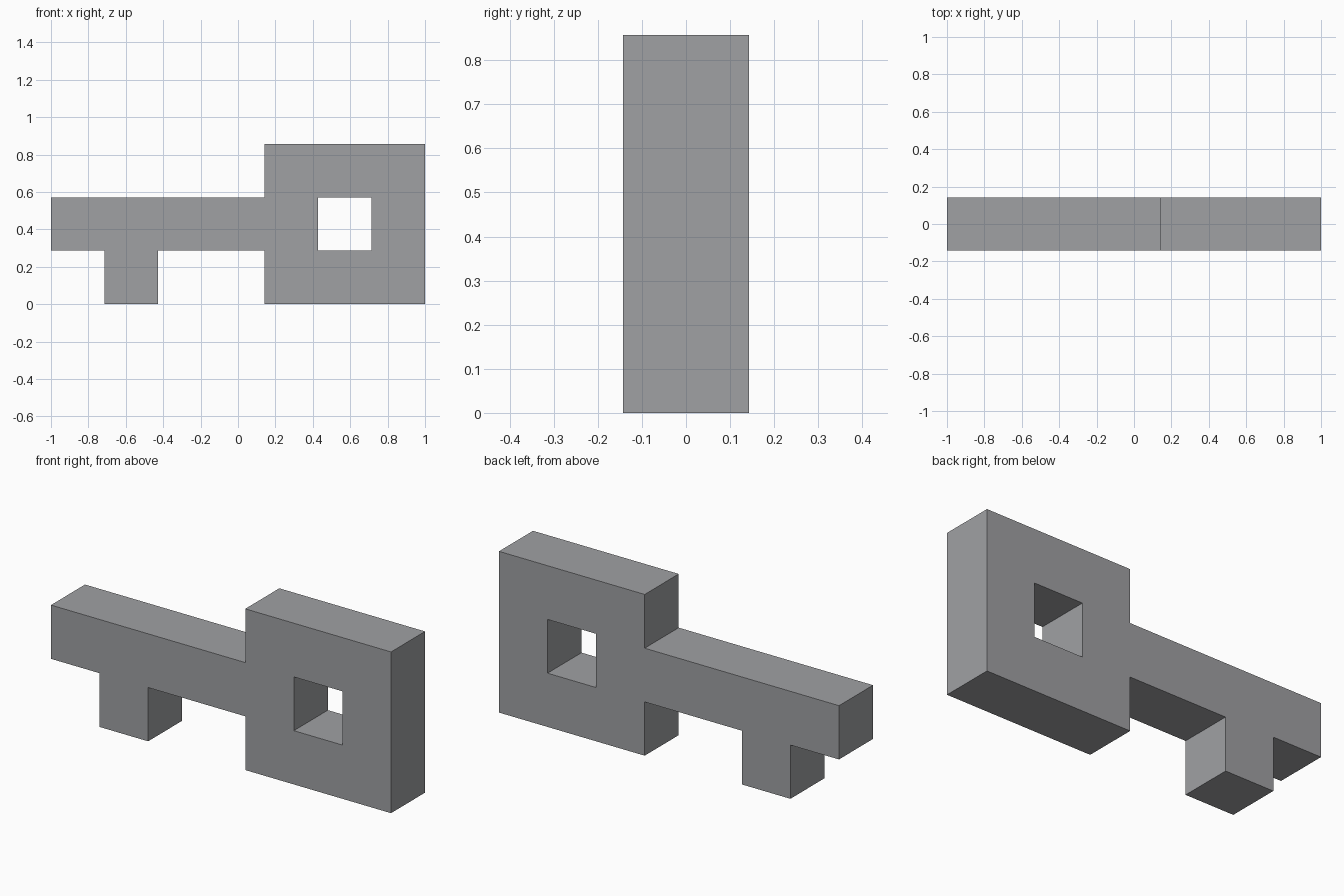
import bpy
import bmesh
from mathutils import Vector

if "Cube" in bpy.data.objects:
    bpy.data.objects.remove(bpy.data.objects["Cube"])

U = 2 / 7  # the key is drawn on a 7 x 3 grid of square cells

# Key silhouette, top row first: shaft on the left, square bow with a hole on the right
ROWS = ["....###",
        "#####.#",
        ".#..###"]

grey = bpy.data.materials.new("grey")
grey.diffuse_color = (0.35, 0.355, 0.37, 1)
grey.use_nodes = True
grey.node_tree.nodes["Principled BSDF"].inputs["Base Color"].default_value = grey.diffuse_color

# Front profile as joined square cells
bm = bmesh.new()
for r, row in enumerate(reversed(ROWS)):
    for c, cell in enumerate(row):
        if cell == "#":
            corners = [(c, r), (c + 1, r), (c + 1, r + 1), (c, r + 1)]
            bm.faces.new([bm.verts.new((-1 + x * U, -U / 2, z * U)) for x, z in corners])
bmesh.ops.remove_doubles(bm, verts=bm.verts, dist=1e-4)

# Thickness of one cell
ext = bmesh.ops.extrude_face_region(bm, geom=bm.faces[:], use_keep_orig=True)
moved = [g for g in ext["geom"] if isinstance(g, bmesh.types.BMVert)]
bmesh.ops.translate(bm, verts=moved, vec=Vector((0, U, 0)))
bmesh.ops.recalc_face_normals(bm, faces=bm.faces)

mesh = bpy.data.meshes.new("key")
bm.to_mesh(mesh)
bm.free()
mesh.materials.append(grey)
bpy.context.collection.objects.link(bpy.data.objects.new("key", mesh))
